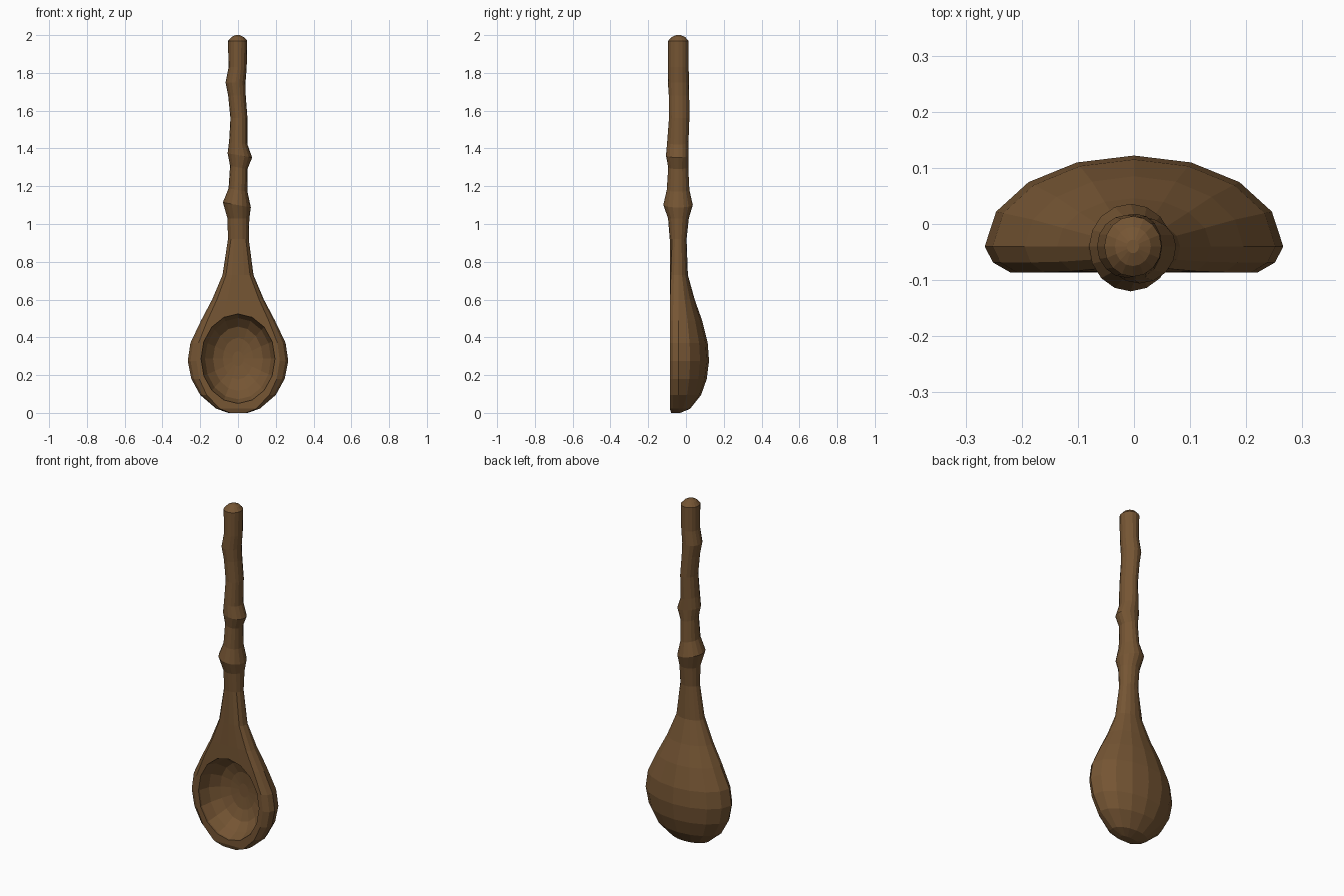
import bpy, bmesh, math

if "Cube" in bpy.data.objects:
    bpy.data.objects.remove(bpy.data.objects["Cube"])

wood = bpy.data.materials.new("dark_brown_wood")
wood.diffuse_color = (0.18, 0.092, 0.034, 1)
wood.use_nodes = True
wood.node_tree.nodes["Principled BSDF"].inputs["Base Color"].default_value = wood.diffuse_color
YC = -0.04


def loft(name, rings):
    """Skin closed rings of equal point count and cap both ends."""
    bm = bmesh.new()
    loops = [[bm.verts.new(p) for p in ring] for ring in rings]
    n = len(loops[0])
    for a, b in zip(loops, loops[1:]):
        for i in range(n):
            j = (i + 1) % n
            bm.faces.new((a[i], a[j], b[j], b[i]))
    bm.faces.new(loops[0][::-1])
    bm.faces.new(loops[-1])
    bmesh.ops.recalc_face_normals(bm, faces=bm.faces[:])
    me = bpy.data.meshes.new(name)
    bm.to_mesh(me)
    bm.free()
    me.materials.append(wood)
    ob = bpy.data.objects.new(name, me)
    bpy.context.collection.objects.link(ob)
    return ob


# Spoon sections: z, left x, right x, front y, back y
bowl = [(0.0, 0.05, -0.078, -0.03), (0.022, 0.115, -0.086, 0.022),
        (0.095, 0.2, -0.086, 0.08), (0.18, 0.247, -0.086, 0.11),
        (0.275, 0.266, -0.086, 0.122), (0.37, 0.252, -0.086, 0.115),
        (0.49, 0.195, -0.086, 0.085), (0.6, 0.137, -0.086, 0.046),
        (0.73, 0.082, -0.086, 0.01)]
handle = [(0.92, -0.053, 0.057, -0.086, 0.003), (1.03, -0.056, 0.06, -0.095, 0.015),
          (1.10, -0.08, 0.068, -0.12, 0.036), (1.18, -0.05, 0.05, -0.102, 0.018),
          (1.30, -0.042, 0.05, -0.094, 0.012), (1.365, -0.055, 0.075, -0.106, 0.013),
          (1.43, -0.047, 0.05, -0.1, 0.013), (1.56, -0.04, 0.05, -0.09, 0.018),
          (1.68, -0.052, 0.041, -0.091, 0.017), (1.75, -0.066, 0.04, -0.096, 0.016),
          (1.83, -0.05, 0.046, -0.094, 0.014), (1.97, -0.053, 0.049, -0.094, 0.014),
          (1.99, -0.034, 0.03, -0.075, -0.005), (2.0, -0.013, 0.009, -0.052, -0.028)]
sections = [(z, -w, w, f, b) for z, w, f, b in bowl] + handle
FLAT = [(1, 0), (0.945, 0.62), (0.83, 1), (0.42, 1), (0, 1)]


def section(z, xl, xr, yf, yb):
    # Flat-fronted in the bowl, round in the handle
    s = max(0, min(1, (0.95 - z) / 0.4))
    tilt = 0.18 if 1.05 < z < 1.5 else 0
    cx, w = (xl + xr) / 2, (xr - xl) / 2
    ring = []
    for k in range(16):
        a = math.tau * k / 16
        c, d = math.cos(a), math.sin(a)
        if k > 8:  # front half
            q = 16 - k if k >= 12 else k - 8
            fx, fy = FLAT[q]
            c = c * (1 - s) + math.copysign(fx, c) * s if q < 4 else 0
            d = d * (1 - s) - fy * s
        x = cx + w * c
        y = YC + d * (yb - YC if d > 0 else YC - yf)
        ring.append((x, y, z - tilt * x))
    return ring


spoon = loft("spoon", [section(*r) for r in sections])

# Hollow of the bowl: y, half width, half height
hollow = [(-0.15, 0.2, 0.242), (-0.075, 0.195, 0.236), (-0.02, 0.175, 0.215),
          (0.025, 0.132, 0.17), (0.046, 0.08, 0.11), (0.053, 0.03, 0.04)]
cutter = loft("bowl_hollow_cutter", [
    [(rx * math.cos(math.tau * k / 16), y, 0.287 + rz * math.sin(math.tau * k / 16))
     for k in range(16)] for y, rx, rz in hollow])

cut = spoon.modifiers.new("hollow", 'BOOLEAN')
cut.operation = 'DIFFERENCE'
cut.solver = 'EXACT'
cut.object = cutter
bpy.context.view_layer.objects.active = spoon
spoon.select_set(True)
bpy.ops.object.modifier_apply(modifier="hollow")
bpy.data.objects.remove(cutter)
